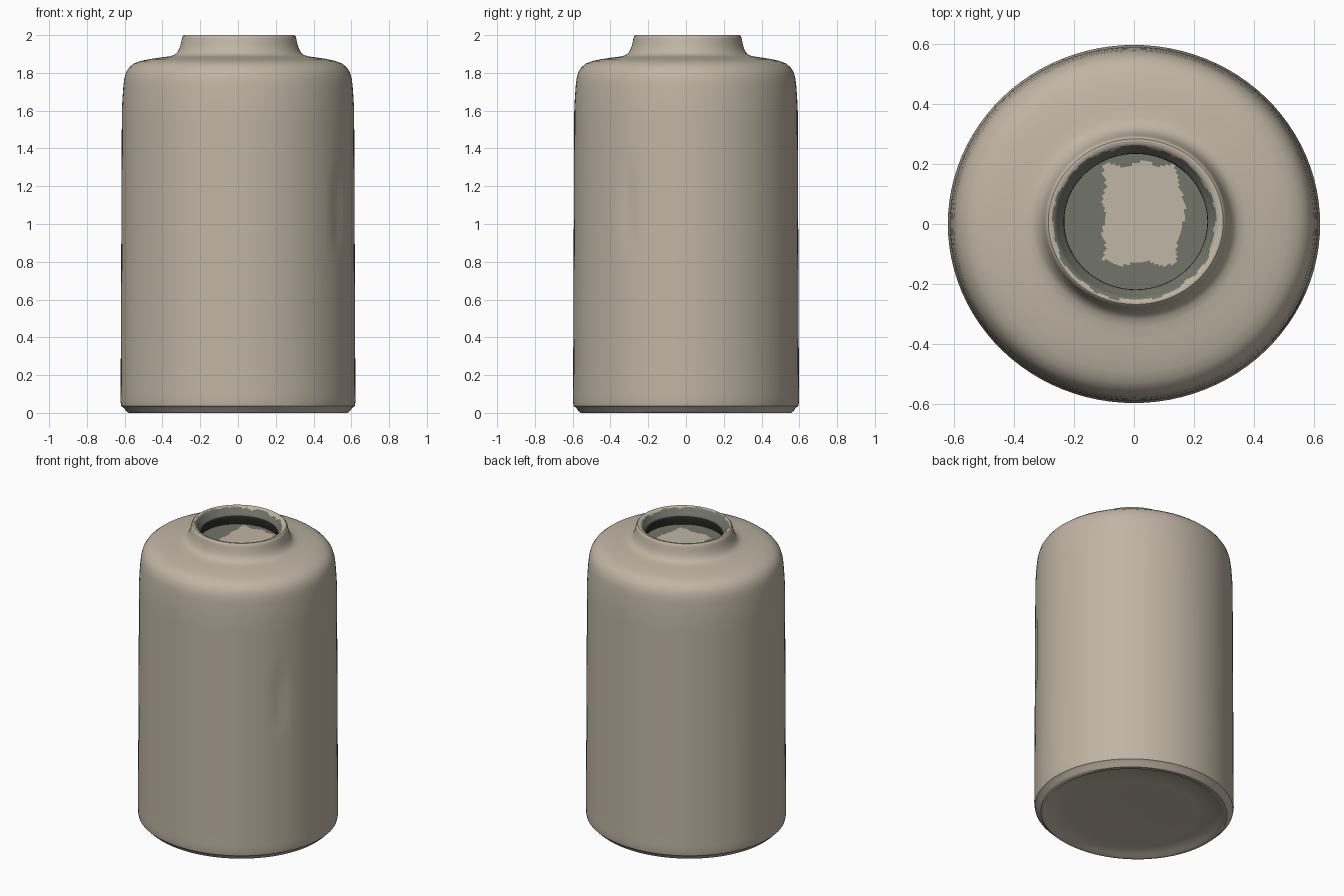
import bpy, bmesh, math

if "Cube" in bpy.data.objects:
    bpy.data.objects.remove(bpy.data.objects["Cube"])

SEG = 96


def material(name, rgb):
    m = bpy.data.materials.new(name)
    m.diffuse_color = (*rgb, 1)
    m.use_nodes = True
    m.node_tree.nodes["Principled BSDF"].inputs["Base Color"].default_value = m.diffuse_color
    return m


beige = material("beige glaze", (0.53, 0.465, 0.375))
grey = material("grey green", (0.17, 0.175, 0.14))
black = material("dark hollow", (0.025, 0.025, 0.022))


def smoothstep(a, b, t):
    t = max(0, min(1, (t - a) / (b - a)))
    return t * t * (3 - 2 * t)


def place(r, z, a):
    """Oval cross-section; the neck is shifted a little off centre."""
    neck = (1 - smoothstep(0.3, 0.56, r)) * smoothstep(1.8, 1.88, z)
    # shallow upright dent on the right side of the body
    d = (a - math.radians(-31) + math.pi) % (2 * math.pi) - math.pi
    if r > 0.5:
        r -= 0.012 * math.exp(-(d / 0.06) ** 2) * math.exp(-((z - 1.08) / 0.2) ** 4)
    oval = 0.962 - 0.015 * neck
    return (r * math.cos(a) + 0.006 * neck, r * oval * math.sin(a) + 0.008 * neck, z)


def lathe(name, profile, mats, pick):
    """Revolve (radius, height) points; pick chooses each face's material."""
    bm = bmesh.new()
    rings = []
    for r, z in profile:
        if r == 0:
            rings.append([bm.verts.new(place(0, z, 0))])
        else:
            rings.append([bm.verts.new(place(r, z, 2 * math.pi * i / SEG)) for i in range(SEG)])
    for a, b in zip(rings, rings[1:]):
        for i in range(SEG):
            j = (i + 1) % SEG
            if len(a) == 1:
                vs = (a[0], b[j], b[i])
            elif len(b) == 1:
                vs = (a[i], a[j], b[0])
            else:
                vs = (a[i], a[j], b[j], b[i])
            f = bm.faces.new(vs)
            f.material_index = pick(f.calc_center_median())
    me = bpy.data.meshes.new(name)
    bm.to_mesh(me)
    bm.free()
    for m in mats:
        me.materials.append(m)
    ob = bpy.data.objects.new(name, me)
    bpy.context.collection.objects.link(ob)
    bpy.context.view_layer.objects.active = ob
    ob.select_set(True)
    bpy.ops.object.shade_smooth_by_angle(angle=math.radians(40))
    ob.select_set(False)
    return ob


# Outer shell: recessed base, straight wall, rounded shoulder, neck
body = [(0, 0.02), (0.1, 0.018), (0.2, 0.012), (0.4, 0.012), (0.54, 0.012), (0.555, 0.0),
        (0.58, 0.0), (0.592, 0.01), (0.605, 0.027), (0.618, 0.036), (0.622, 0.06)]
body += [(0.622 - 0.007 * z / 1.6, z) for z in [0.1 + 0.06 * k for k in range(26)]]
body += [(0.612, 1.66), (0.607, 1.73), (0.602, 1.77), (0.592, 1.805), (0.575, 1.83),
         (0.55, 1.85), (0.515, 1.863), (0.47, 1.873), (0.41, 1.882), (0.37, 1.887),
         (0.345, 1.894), (0.328, 1.907), (0.316, 1.93), (0.308, 1.955), (0.303, 1.98),
         (0.299, 1.994), (0.292, 2.0), (0.285, 2.0)]
lathe("jar_body", body, [beige], lambda c: 0)


# Mouth: rim with an uneven colour edge and an undercut throat
def mouth_colour(c):
    x, y = c.x - 0.006, c.y - 0.008
    a, r = math.atan2(y, x), math.hypot(x, y / 0.947)
    if c.z < 1.953:
        return 2
    edge = 0.272 + 0.008 * math.cos(a + 2.3) + 0.004 * math.sin(9 * a) + 0.003 * math.sin(23 * a)
    return 1 if r < edge else 0


rim = [(0.285, 2.0), (0.28, 1.999), (0.275, 1.997), (0.27, 1.994), (0.265, 1.988),
       (0.26, 1.98), (0.252, 1.968), (0.245, 1.96), (0.24, 1.95), (0.239, 1.935),
       (0.243, 1.915), (0.248, 1.89)]
lathe("mouth_rim", rim, [beige, grey, black], mouth_colour)


# Inner floor: grey with a ragged beige patch
def floor_colour(c):
    left = -0.1 + 0.006 * math.sin(60 * c.y)
    right = 0.155 + 0.015 * math.sin(22 * c.y + 0.6)
    low = -0.13 + 0.008 * math.sin(45 * c.x)
    high = 0.2 + 0.008 * math.sin(50 * c.x)
    return 0 if left < c.x < right and low < c.y < high else 1


floor = [(0.248 * (1 - k / 24), 1.89) for k in range(24)] + [(0, 1.89)]
lathe("inner_floor", floor, [beige, grey], floor_colour)
